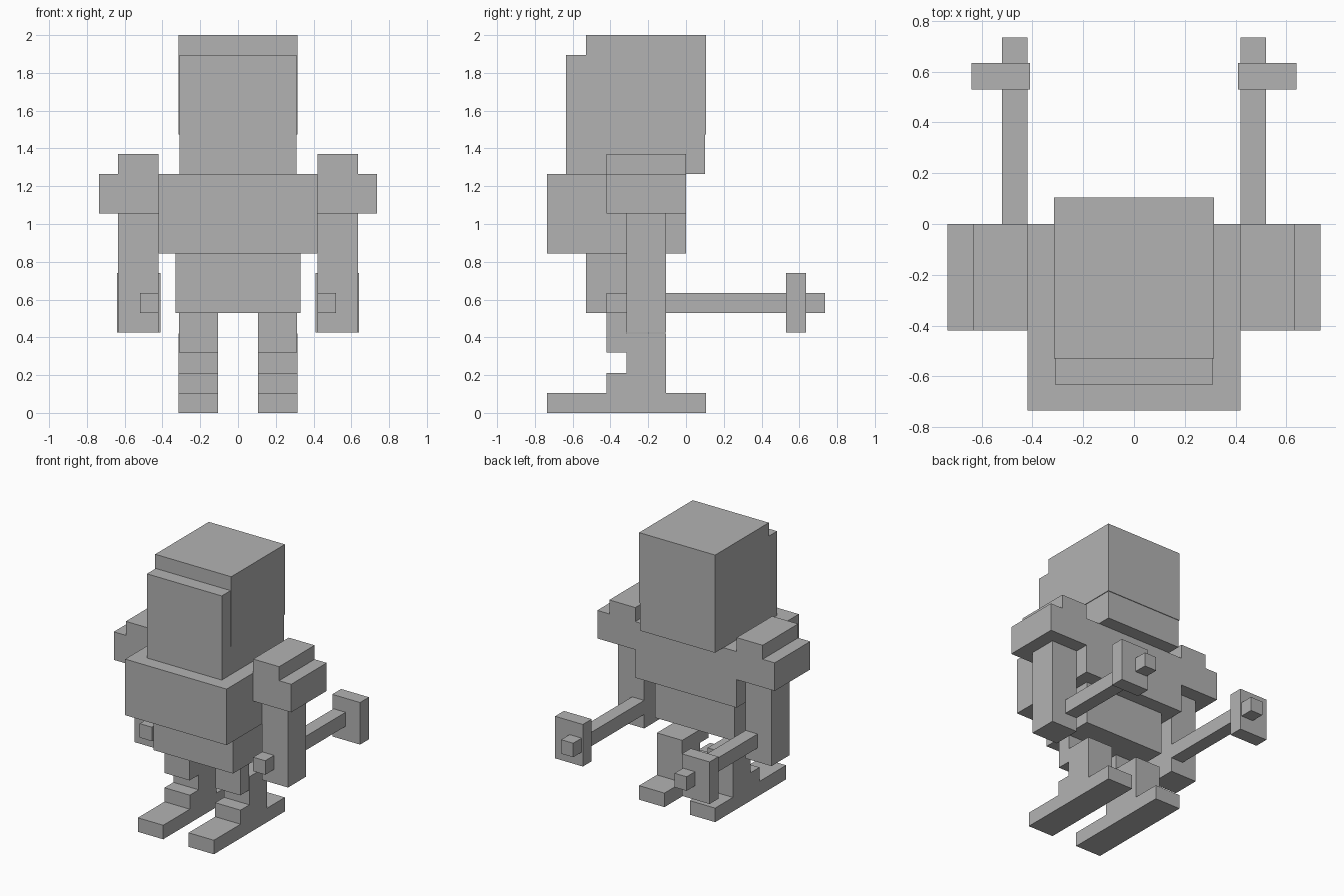
import bpy

grey = bpy.data.materials.new("plain grey")
grey.diffuse_color = (0.45, 0.45, 0.45, 1)


def box(name, x, y, z):
    """Axis-aligned block from (min, max) ranges."""
    lo, hi = zip(x, y, z)
    verts = [(a, b, c) for a in x for b in y for c in z]
    faces = [(0, 1, 3, 2), (4, 6, 7, 5), (0, 4, 5, 1),
             (2, 3, 7, 6), (0, 2, 6, 4), (1, 5, 7, 3)]
    mesh = bpy.data.meshes.new(name)
    mesh.from_pydata(verts, [], faces)
    mesh.materials.append(grey)
    obj = bpy.data.objects.new(name, mesh)
    bpy.context.collection.objects.link(obj)


def pair(name, x, y, z):
    """The same block on both sides."""
    box(name + "_left", x, y, z)
    box(name + "_right", (-x[1], -x[0]), y, z)


# Head and the slightly wider cap over it
box("head", (-0.31, 0.31), (-0.635, 0.1), (1.265, 1.895))
box("cap", (-0.315, 0.315), (-0.53, 0.105), (1.475, 2.0))

# Body
box("torso", (-0.42, 0.42), (-0.735, 0.0), (0.845, 1.265))
box("hips", (-0.33, 0.33), (-0.53, -0.105), (0.53, 0.845))

# Shoulders and arms
pair("shoulder", (0.42, 0.635), (-0.42, 0.0), (1.055, 1.37))
pair("shoulder_pad", (0.635, 0.735), (-0.42, 0.0), (1.055, 1.265))
pair("arm", (0.42, 0.635), (-0.315, -0.105), (0.425, 1.055))

# Rods held in the hands, with a cross plate near the rear end
pair("rod", (0.42, 0.52), (-0.42, 0.735), (0.53, 0.635))
pair("rod_plate", (0.41, 0.64), (0.53, 0.635), (0.425, 0.74))

# Legs and feet
pair("thigh", (0.107, 0.313), (-0.42, -0.315), (0.32, 0.53))
pair("shin", (0.105, 0.315), (-0.315, -0.105), (0.105, 0.42))
pair("ankle", (0.105, 0.315), (-0.42, -0.315), (0.105, 0.21))
pair("foot", (0.105, 0.315), (-0.735, 0.105), (0.0, 0.105))
